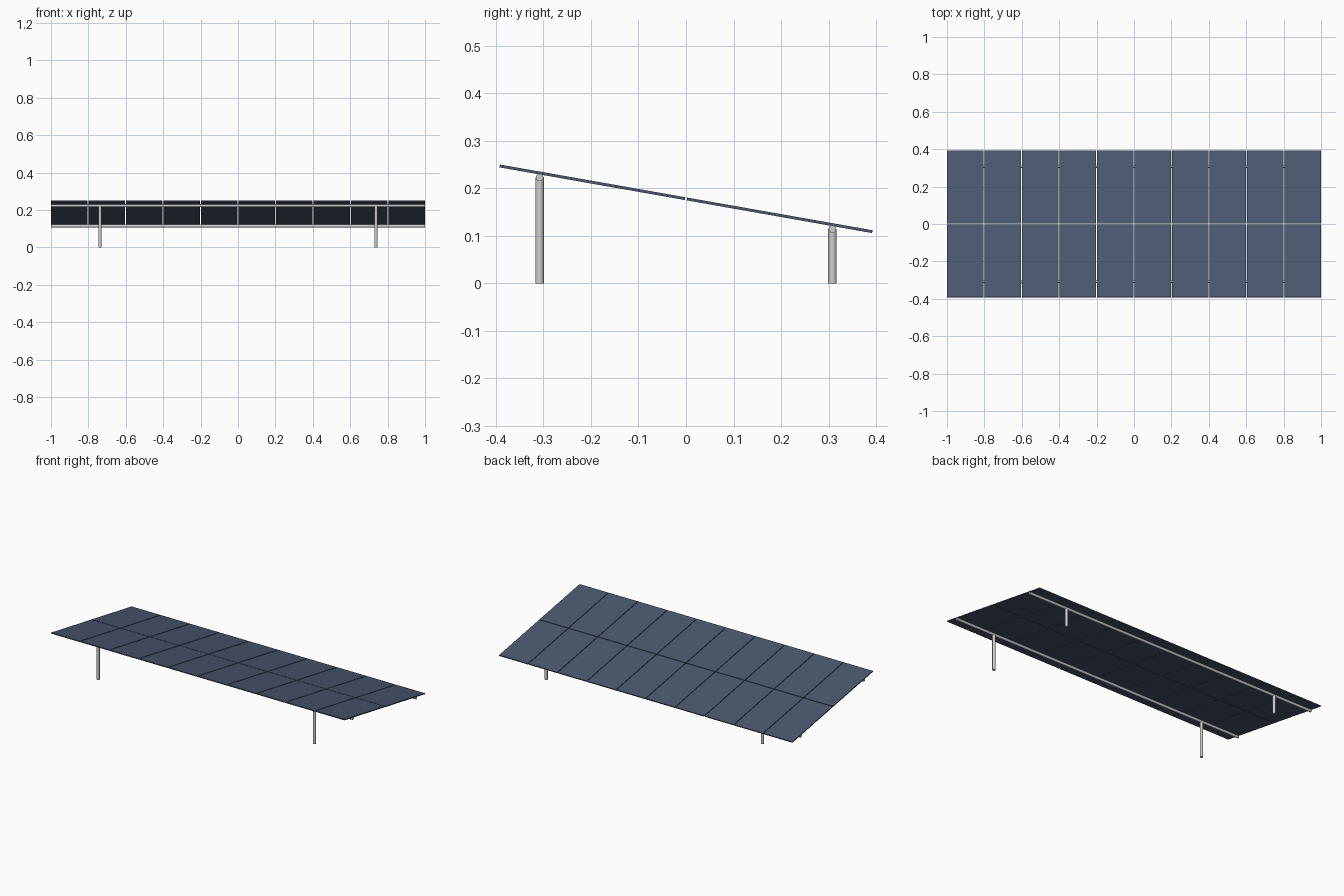
import bpy
import math
from mathutils import Matrix, Vector

cube = bpy.data.objects.get("Cube")
if cube:
    bpy.data.objects.remove(cube, do_unlink=True)


def material(name, color):
    m = bpy.data.materials.new(name)
    m.use_nodes = True
    m.diffuse_color = (*color, 1)
    m.node_tree.nodes["Principled BSDF"].inputs["Base Color"].default_value = (*color, 1)
    return m


navy = material("slate blue panel", (0.07, 0.10, 0.16))
steel = material("galvanised steel", (0.62, 0.62, 0.64))

TILT = math.radians(-10)
CENTRE = Vector((0, 0, 0.178))
COLS, ROWS = 10, 2
GAP, THICK = 0.004, 0.006
PITCH_X = (2 + GAP) / COLS
PITCH_Y = 0.4
POST_X, RAIL_Y = 0.738, 0.308


def tube(name, radius, length, location, rotation=(0, 0, 0)):
    bpy.ops.mesh.primitive_cylinder_add(vertices=24, radius=radius, depth=length,
                                        location=location, rotation=rotation)
    ob = bpy.context.object
    ob.name = name
    ob.data.materials.append(steel)
    bpy.ops.object.shade_smooth_by_angle()


# Tilted grid of thin panels
tilt = Matrix.Rotation(TILT, 4, 'X')
for row in range(ROWS):
    for col in range(COLS):
        x = (col - (COLS - 1) / 2) * PITCH_X
        y = (row - (ROWS - 1) / 2) * PITCH_Y
        bpy.ops.mesh.primitive_cube_add(size=1)
        panel = bpy.context.object
        panel.name = f"panel_{row + 1}_{col + 1}"
        panel.data.transform(Matrix.Diagonal((PITCH_X - GAP, PITCH_Y - GAP, THICK, 1)))
        panel.matrix_world = Matrix.Translation(CENTRE) @ tilt @ Matrix.Translation((x, y, 0))
        panel.data.materials.append(navy)

# Front and back rails, each on two posts
for row_name, y in (("front", -RAIL_Y), ("back", RAIL_Y)):
    z = CENTRE.z + y * math.tan(TILT) - 0.0095
    tube(f"{row_name}_rail", 0.0078, 2, (0, y, z), (0, math.pi / 2, 0))
    for side, x in (("left", POST_X), ("right", -POST_X)):
        tube(f"{row_name}_{side}_post", 0.009, z, (x, y, z / 2))
